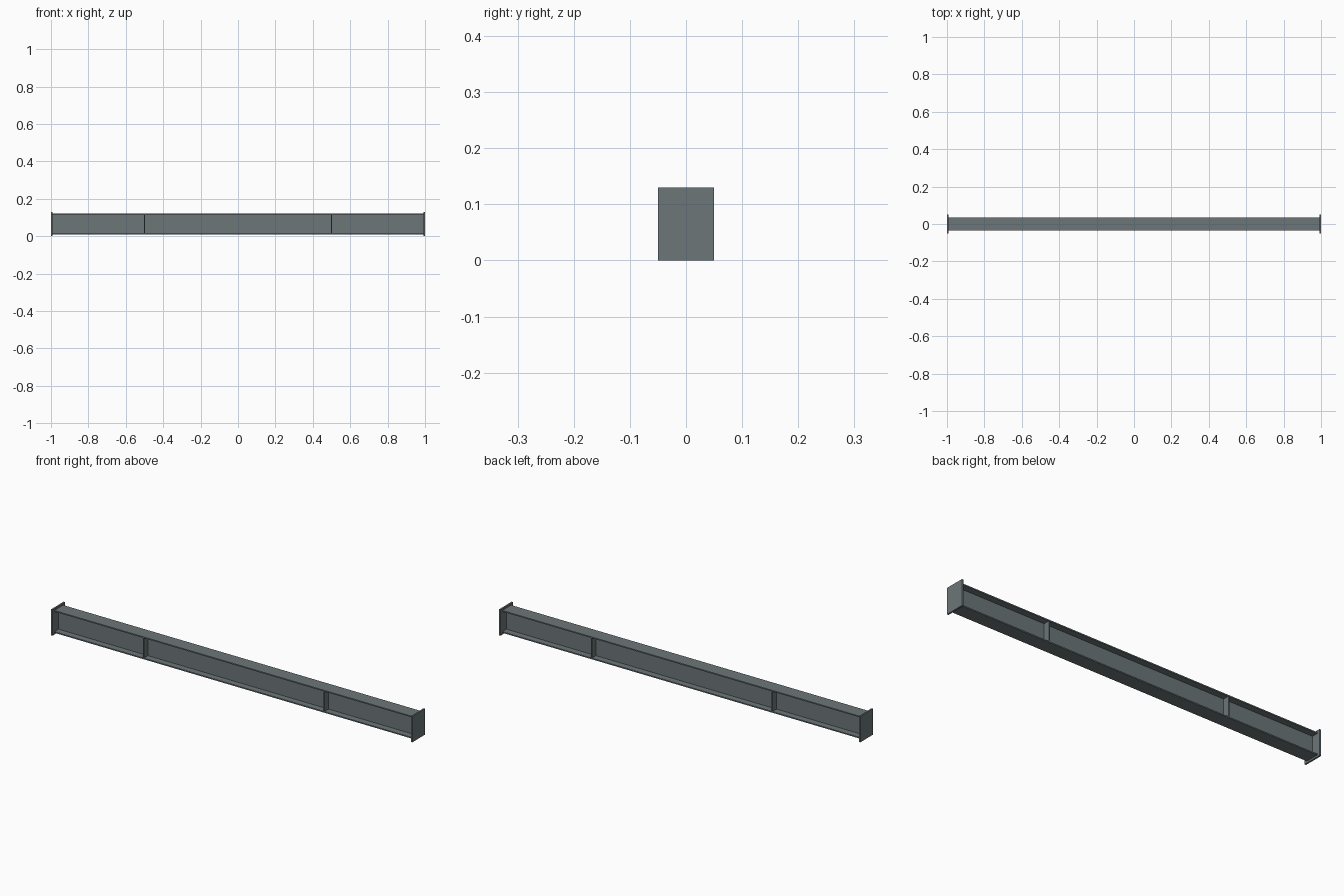
import bpy

cube = bpy.data.objects.get("Cube")
if cube:
    bpy.data.objects.remove(cube, do_unlink=True)

# Painted steel
steel = bpy.data.materials.new("grey_steel")
steel.use_nodes = True
colour = (0.15, 0.18, 0.19, 1)
steel.diffuse_color = colour
steel.node_tree.nodes["Principled BSDF"].inputs["Base Color"].default_value = colour

HEIGHT = 0.13            # end plate height
PLATE = 0.008            # end plate thickness
BOTTOM, TOP = 0.009, 0.121
FLANGE = 0.006           # flange thickness
WEB = 0.005              # web thickness
WIDTH = 0.07             # flange width
INNER = 1 - PLATE
MID = HEIGHT / 2


def finish(name, verts, faces):
    mesh = bpy.data.meshes.new(name)
    mesh.from_pydata(verts, [], faces)
    mesh.materials.append(steel)
    obj = bpy.data.objects.new(name, mesh)
    bpy.context.collection.objects.link(obj)
    return obj


def extrude_x(name, profile, x0, x1):
    """Sweep a counter-clockwise (y, z) profile along x."""
    n = len(profile)
    verts = [(x, y, z) for x in (x0, x1) for y, z in profile]
    faces = [(i, (i + 1) % n, n + (i + 1) % n, n + i) for i in range(n)]
    faces = [f[::-1] for f in faces]
    faces += [tuple(range(n))[::-1], tuple(range(n, 2 * n))]
    obj = finish(name, verts, faces)
    obj.data.validate()
    import bmesh
    bm = bmesh.new()
    bm.from_mesh(obj.data)
    bmesh.ops.recalc_face_normals(bm, faces=bm.faces)
    bm.to_mesh(obj.data)
    bm.free()
    return obj


def rect(y0, y1, z0, z1):
    return [(y0, z0), (y1, z0), (y1, z1), (y0, z1)]


# I-section beam
w, t = WIDTH / 2, WEB / 2
lo, hi = BOTTOM + FLANGE, TOP - FLANGE
right = [(w, BOTTOM), (w, lo), (t, lo), (t, hi), (w, hi), (w, TOP)]
left = [(-y, z) for y, z in reversed(right)]
extrude_x("beam", right + left, -INNER, INNER)

# End plates and web stiffeners
for side, s in (("right", -1), ("left", 1)):
    extrude_x(f"end_plate_{side}", rect(-0.05, 0.05, 0, HEIGHT), *sorted((s * INNER, s)))
    for face, d in (("front", -1), ("back", 1)):
        y0, y1 = sorted((d * t, d * (w - 0.001)))
        extrude_x(f"stiffener_{side}_{face}", rect(y0, y1, lo, hi), s * 0.5 - 0.003, s * 0.5 + 0.003)
